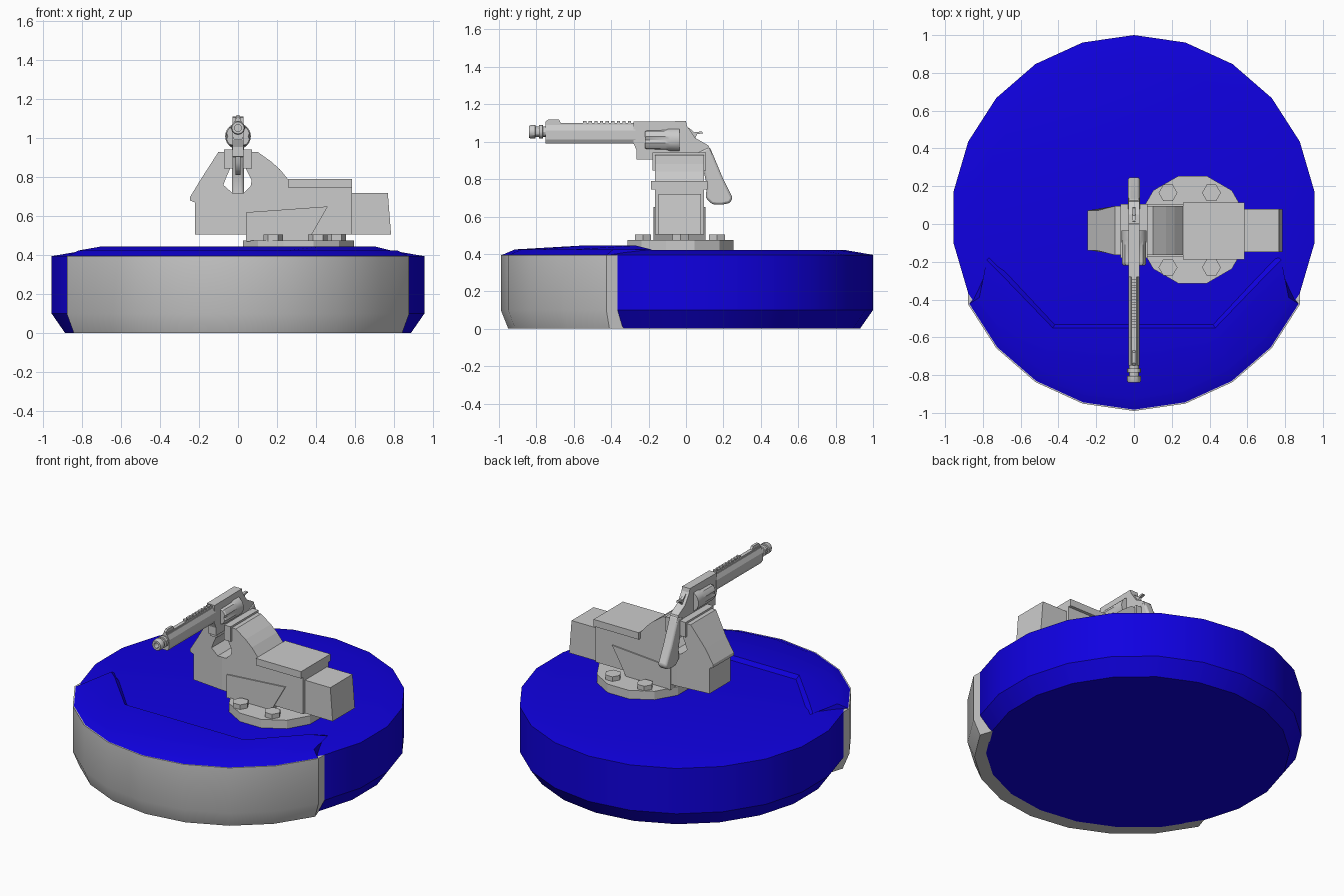
import bpy, bmesh
from math import sin, cos, pi, radians

if "Cube" in bpy.data.objects:
    bpy.data.objects.remove(bpy.data.objects["Cube"])

blue = bpy.data.materials.new("blue")
blue.diffuse_color = (0.005, 0.0, 0.75, 1)
blue.use_nodes = True
blue.node_tree.nodes["Principled BSDF"].inputs["Base Color"].default_value = blue.diffuse_color


def loft(name, sections, mat=None, smooth=None, bevel=0, cyclic=False):
    """Skin a row of equal-length closed loops and cap the ends."""
    bm = bmesh.new()
    rows = [[bm.verts.new(p) for p in s] for s in sections]
    n = len(rows[0])
    pairs = list(zip(rows, rows[1:])) + ([(rows[-1], rows[0])] if cyclic else [])
    for a, b in pairs:
        for i in range(n):
            j = (i + 1) % n
            bm.faces.new((a[i], a[j], b[j], b[i]))
    if not cyclic:
        bm.faces.new(rows[0])
        bm.faces.new(rows[-1])
    bmesh.ops.recalc_face_normals(bm, faces=bm.faces)
    me = bpy.data.meshes.new(name)
    bm.to_mesh(me)
    bm.free()
    ob = bpy.data.objects.new(name, me)
    bpy.context.collection.objects.link(ob)
    if mat:
        me.materials.append(mat)
    if bevel:
        m = ob.modifiers.new("bevel", 'BEVEL')
        m.width, m.segments = bevel, 2
    if smooth:
        bpy.ops.object.select_all(action='DESELECT')
        ob.select_set(True)
        bpy.context.view_layer.objects.active = ob
        bpy.ops.object.shade_smooth_by_angle(angle=radians(smooth))
    return ob


def prism_y(name, pts, lo, hi, **kw):
    return loft(name, [[(x, y, z) for x, z in pts] for y in (lo, hi)], **kw)


def prism_x(name, pts, half, **kw):
    return loft(name, [[(x, y, z) for y, z in pts] for x in (-half, half)], **kw)


def box(name, x, y, z, **kw):
    return prism_y(name, [(x[0], z[0]), (x[1], z[0]), (x[1], z[1]), (x[0], z[1])], *y, **kw)


def disc(cx, cy, z, r, n, off=0.0):
    return [(cx + r * sin(2 * pi * i / n + off), cy - r * cos(2 * pi * i / n + off), z)
            for i in range(n)]


def tube_y(name, profile, cz, n, **kw):
    """Turned part around an axis along y; profile holds (y, radius)."""
    return loft(name, [[(r * sin(2 * pi * i / n), y, cz + r * cos(2 * pi * i / n))
                        for i in range(n)] for y, r in profile], **kw)


# --- Round base ---
CY = 0.035
loft("base_disc", [disc(0, CY, z, r, 22) for r, z in
                   ((.895, 0), (.965, .1), (.965, .395), (.82, .42))], blue, 30)


def rim(k, r, dy, z):
    t = 2 * pi * k / 22
    return (r * sin(t), CY - r * cos(t) + dy, z)


# Grey front panel standing proud of the disc
loft("front_panel", [[rim(k, .925, -.06, 0), rim(k, .965, -.06, .1), rim(k, .965, -.06, .395),
                      rim(k, .965, .01, .395), rim(k, .965, .01, .1), rim(k, .895, .01, 0)]
                     for k in range(-4, 5)], smooth=30)

# Raised lip covering the panel, ending in a small three-sided step
step = [(0, -.55, .445), (.215, -.55, .445), (.43, -.55, .445), (.70, -.27, .445), (.78, -.19, .425)]
lip = []
for k in range(-4, 5):
    x, y, z = step[abs(k)]
    x = -x if k < 0 else x
    lip.append([rim(k, .96, -.06, .394), rim(k, .90, -.05, .424), (x, y, z),
                (x * .97, y + .02, .416), (x * .97, y + .02, .39), rim(k, .95, -.04, .38)])
loft("front_lip", lip, blue, 25)

# --- Vise mount ---
FX, FY = .31, -.03
loft("vise_flange", [disc(FX, FY, z, .294, 12, pi / 12) for z in (.40, .475)])
for i, (x, y) in enumerate([(.18, .165), (.41, .165), (.18, -.23), (.41, -.23), (.505, -.03)]):
    loft(f"flange_bolt_{i}", [disc(x, y, z, .05, 6, pi / 6) for z in (.47, .505)])

Y0, Y1, YM = -.165, .095, -.035
prism_y("vise_neck", [(.04, .47), (.36, .47), (.38, .51), (.46, .65), (.04, .62)], Y0 - .008, Y1 + .008)
prism_y("vise_fixed_jaw", [(0, .505), (.585, .505), (.585, .75), (.26, .75), (.26, .785), (.215, .84),
                           (.17, .88), (.10, .93), (.04, .93), (.04, .845), (.07, .785), (.065, .755),
                           (.03, .72), (0, .72)], Y0, Y1)
jaw = prism_y("vise_moving_jaw", [(-.22, .505), (0, .505), (0, .72), (-.03, .72), (-.075, .76),
                                  (-.06, .80), (-.04, .845), (-.04, .93), (-.10, .93), (-.19, .79),
                                  (-.245, .70), (-.245, .68), (-.22, .67)], Y0, Y1)
for v in jaw.data.vertices:
    if v.co.x < -.15:
        v.co.y = YM + (v.co.y - YM) * .82
box("vise_anvil", (.26, .585), (-.187, .115), (.745, .79))
prism_y("vise_slide_end", [(.57, .505), (.785, .505), (.768, .72), (.57, .72)], -.148, .08)
for side, name in ((-1, "left"), (1, "right")):
    box(f"jaw_plate_{name}", sorted((side * .026, side * .072)), (-.18, .107), (.845, .942))

# --- Revolver ---
half = [(.018, .99), (.03, 1.012), (.03, 1.06), (.016, 1.09)]
prism_y("barrel", half + [(-x, z) for x, z in reversed(half)], -.75, -.27)
box("barrel_rib", (-.012, .012), (-.75, -.27), (1.08, 1.1))
for i in range(9):
    y = -.55 + i * .03
    box(f"rib_tooth_{i}", (-.012, .012), (y, y + .017), (1.09, 1.11))
prism_x("front_sight", [(-.75, 1.09), (-.75, 1.108), (-.735, 1.12), (-.68, 1.12), (-.665, 1.09)], .008)
tube_y("muzzle_brake", [(-.745, .027), (-.765, .027), (-.766, .036), (-.785, .036), (-.786, .027),
                        (-.805, .027), (-.806, .036), (-.83, .036), (-.84, .031), (-.84, .018),
                        (-.76, .018)], 1.053, 12, smooth=30)
prism_x("frame", [(-.28, 1.107), (0, 1.11), (.005, 1.085), (.05, 1.02), (.12, .98), (.14, .93), (.06, .90),
                  (-.19, .905), (-.265, .905), (-.265, .955), (-.28, .99)], .028)


# Fluted cylinder: every fourth edge is pulled in towards the front
def drum(y, r, flute):
    out = []
    for i in range(24):
        t, q = 2 * pi * i / 24, r * (flute if i % 4 == 2 else 1)
        out.append((q * sin(t), y, 1.01 + q * cos(t)))
    return out


loft("drum", [drum(-.22, .06, .86), drum(-.21, .066, .86), drum(-.11, .066, .88),
              drum(-.085, .066, 1), drum(-.035, .066, 1)], smooth=25)
prism_x("hammer", [(.0, 1.04), (.02, 1.03), (.05, 1.02), (.06, 1.04), (.09, 1.045), (.085, 1.055),
                   (.045, 1.05), (.015, 1.075)], .009)
prism_x("grip", [(.125, .975), (.145, .93), (.195, .81), (.25, .70), (.235, .672), (.19, .663), (.14, .665),
                 (.105, .70), (.112, .765), (.09, .86), (.05, .94)], .031, bevel=.012, smooth=40)

# Trigger and its guard, a half loop under the frame
guard = []
for i in range(9):
    t = pi * i / 8
    guard.append([(x, -.04 + r * cos(t), .91 - (r + .015) * sin(t))
                  for x, r in ((-.012, .085), (.012, .085), (.012, .073), (-.012, .073))])
loft("trigger_guard", guard, smooth=30)
prism_x("trigger", [(-.04, .91), (-.015, .91), (-.025, .87), (-.05, .835), (-.058, .84), (-.045, .87)], .007)
